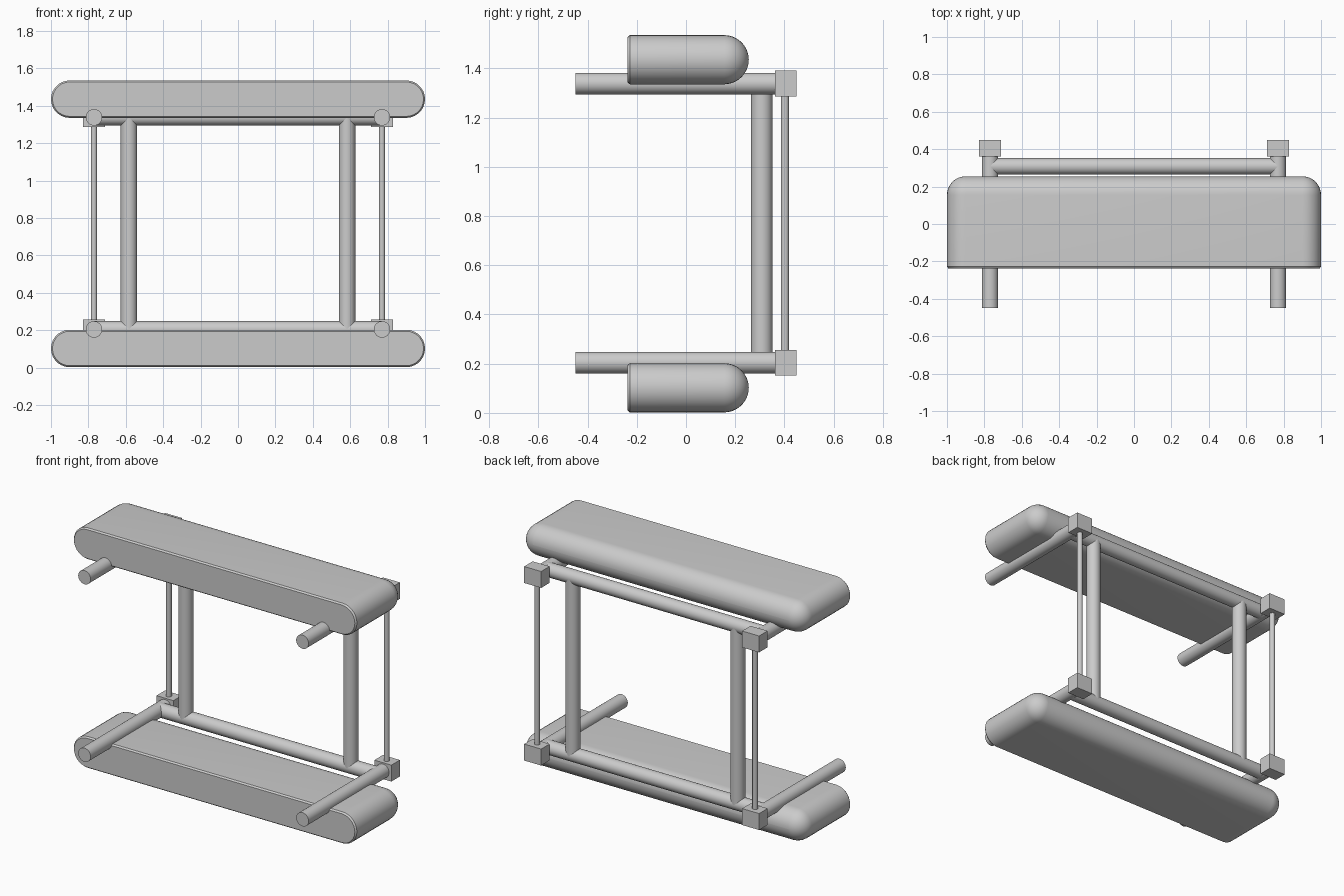
import bpy, bmesh, math
from mathutils import Vector

if "Cube" in bpy.data.objects:
    bpy.data.objects.remove(bpy.data.objects["Cube"])

LOW_Z, HIGH_Z = 0.204, 1.338
ARM_X, POST_X, CROSS_Y = 0.77, 0.583, 0.308
TUBE_R = 0.044


def add_object(name, bm, smooth=True):
    bmesh.ops.recalc_face_normals(bm, faces=bm.faces)
    mesh = bpy.data.meshes.new(name)
    bm.to_mesh(mesh)
    bm.free()
    ob = bpy.data.objects.new(name, mesh)
    bpy.context.collection.objects.link(ob)
    if smooth:
        bpy.ops.object.select_all(action='DESELECT')
        ob.select_set(True)
        bpy.context.view_layer.objects.active = ob
        bpy.ops.object.shade_smooth_by_angle(angle=math.radians(35))
    return ob


def tube(name, a, b, radius, sides=24):
    a, b = Vector(a), Vector(b)
    bm = bmesh.new()
    bmesh.ops.create_cone(bm, cap_ends=True, segments=sides, radius1=radius,
                          radius2=radius, depth=(b - a).length)
    ob = add_object(name, bm)
    ob.rotation_mode = 'QUATERNION'
    ob.rotation_quaternion = (b - a).to_track_quat('Z', 'Y')
    ob.location = (a + b) / 2
    return ob


def block(name, center, size):
    bm = bmesh.new()
    bmesh.ops.create_cube(bm, size=1)
    bmesh.ops.scale(bm, vec=size, verts=bm.verts)
    ob = add_object(name, bm, smooth=False)
    ob.location = center
    return ob


def cushion(name, z):
    # stadium cross-section, flat front with a small chamfer, domed back edge
    half, r, n = 0.9, 0.1, 14
    rings = [(-0.238, r - 0.008), (-0.228, r)]
    rings += [(0.155 + r * math.sin(t), max(r * math.cos(t), 0.0005))
              for t in (i * math.pi / 20 for i in range(11))]
    bm = bmesh.new()
    loops = []
    for y, rad in rings:
        loop = []
        for side in (1, -1):
            for i in range(n + 1):
                a = math.pi * i / n - math.pi / 2
                loop.append(bm.verts.new((side * (half + rad * math.cos(a)), y,
                                          z + side * rad * math.sin(a))))
        loops.append(loop)
    count = len(loops[0])
    for la, lb in zip(loops, loops[1:]):
        for i in range(count):
            j = (i + 1) % count
            bm.faces.new((la[i], la[j], lb[j], lb[i]))
    bm.faces.new(loops[0])
    bm.faces.new(loops[-1])
    return add_object(name, bm)


# padded cushions
cushion("lower_cushion", 0.102)
cushion("upper_cushion", 1.435)

# horizontal frames: arms, corner blocks, cross tube
for level, z in (("lower", LOW_Z), ("upper", HIGH_Z)):
    tube(f"{level}_cross_tube", (-ARM_X, CROSS_Y, z), (ARM_X, CROSS_Y, z), TUBE_R)
    for side, s in (("left", -1), ("right", 1)):
        tube(f"{level}_{side}_arm", (s * ARM_X, -0.45, z), (s * ARM_X, 0.40, z), TUBE_R)
        block(f"{level}_{side}_corner_block", (s * ARM_X, 0.405, z), (0.12, 0.086, 0.105))

# uprights and thin tie rods
for side, s in (("left", -1), ("right", 1)):
    tube(f"{side}_post", (s * POST_X, CROSS_Y, LOW_Z), (s * POST_X, CROSS_Y, HIGH_Z), TUBE_R)
    tube(f"{side}_tie_rod", (s * ARM_X, 0.402, LOW_Z), (s * ARM_X, 0.402, HIGH_Z), 0.017, 12)
